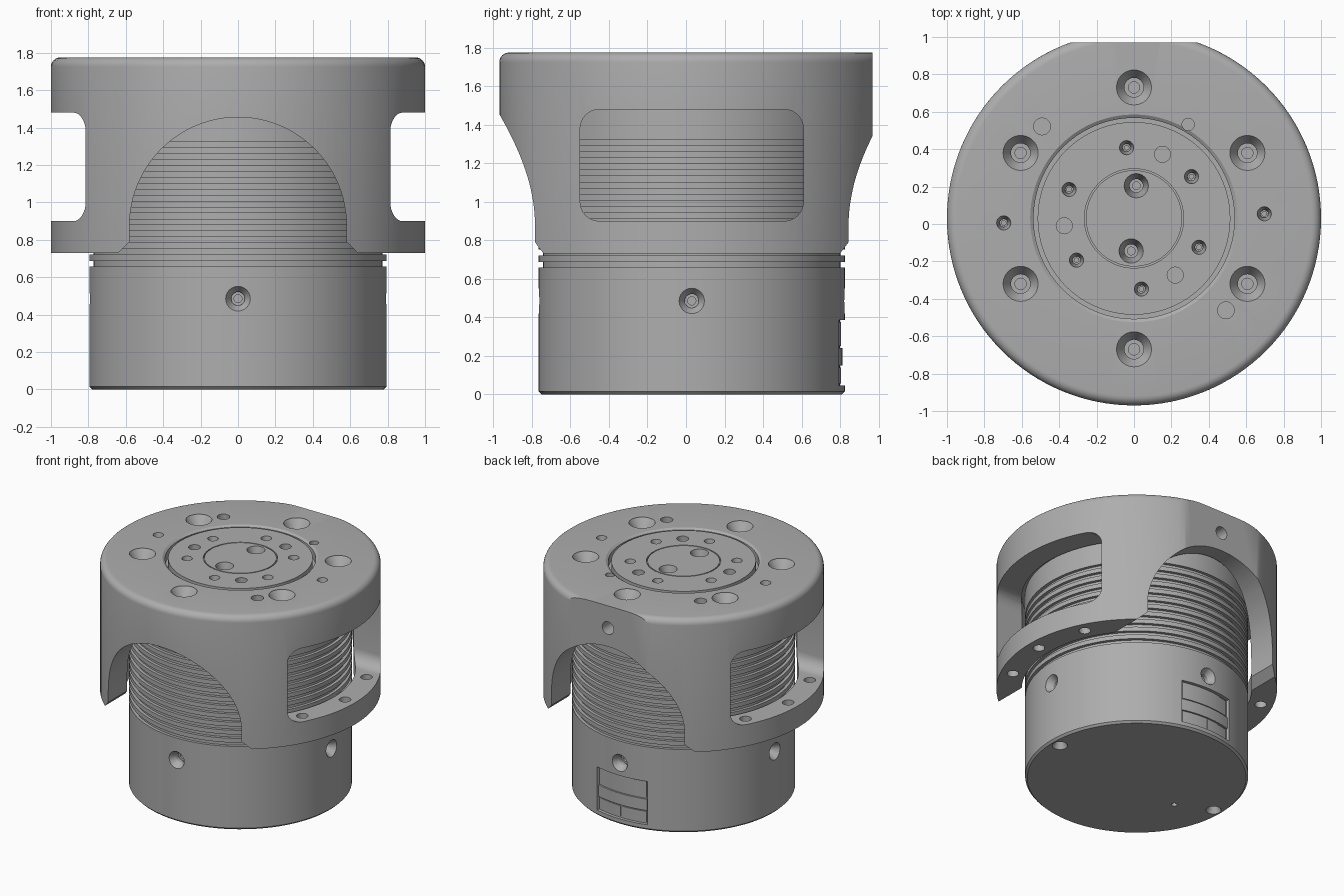
import bpy, bmesh
from math import sin, cos, pi, radians
from mathutils import Matrix, Vector

if "Cube" in bpy.data.objects:
    bpy.data.objects.remove(bpy.data.objects["Cube"])

AXIS_Y = 0.03      # the round axis sits slightly behind the centre
R_BODY = 0.795

steel = bpy.data.materials.new("brushed grey metal")
steel.use_nodes = True
GREY = (0.42, 0.42, 0.42, 1)
steel.diffuse_color = GREY
steel.node_tree.nodes["Principled BSDF"].inputs["Base Color"].default_value = GREY


def finish(name, bm):
    bmesh.ops.recalc_face_normals(bm, faces=bm.faces)
    mesh = bpy.data.meshes.new(name)
    bm.to_mesh(mesh)
    bm.free()
    mesh.materials.append(steel)
    ob = bpy.data.objects.new(name, mesh)
    ob.location.y = AXIS_Y
    bpy.context.collection.objects.link(ob)
    return ob


def lathe(bm, profile, segments, matrix=Matrix()):
    """Spin an (r, z) profile that starts and ends on the axis."""
    verts = [bm.verts.new((r, 0, z)) for r, z in profile]
    edges = [bm.edges.new(pair) for pair in zip(verts, verts[1:])]
    before = set(bm.verts) - set(verts)
    bmesh.ops.spin(bm, geom=verts + edges, axis=(0, 0, 1), cent=(0, 0, 0),
                   angle=2 * pi, steps=segments, use_merge=False)
    new = [v for v in bm.verts if v not in before]
    bmesh.ops.remove_doubles(bm, verts=new, dist=1e-5)
    new = [v for v in bm.verts if v not in before]
    bmesh.ops.transform(bm, matrix=matrix, verts=new)


def prism(bm, points, lo, hi, axis):
    """Extrude a flat outline along one axis."""
    def place(p, h):
        co = list(p)
        co.insert("xyz".index(axis), h)
        return bm.verts.new(co)
    face = bm.faces.new([place(p, lo) for p in points])
    out = bmesh.ops.extrude_face_region(bm, geom=[face])
    step = Vector([hi - lo if a == axis else 0 for a in "xyz"])
    bmesh.ops.translate(bm, vec=step,
                        verts=[g for g in out["geom"] if isinstance(g, bmesh.types.BMVert)])


def arc(cx, cy, r, start, end, n):
    return [(cx + r * cos(radians(start + (end - start) * i / n)),
             cy + r * sin(radians(start + (end - start) * i / n))) for i in range(n + 1)]


def box_outline(x0, x1, y0, y1):
    return [(x0, y0), (x1, y0), (x1, y1), (x0, y1)]


def sector(r0, r1, start, end):
    return arc(0, 0, r1, start, end, 12) + arc(0, 0, r0, end, start, 12)


def bore(bm, matrix, r, depth):
    lathe(bm, [(0, -depth), (r, -depth), (r, 0.05), (0, 0.05)], 24, matrix)


def countersink(bm, matrix, r, depth):
    lathe(bm, [(0, -2.2 * depth), (r * 0.32, -2.2 * depth), (r * 0.32, -1.6 * depth),
               (r * 0.55, -1.6 * depth), (r * 0.55, -depth), (r, -0.004), (r, 0.05), (0, 0.05)],
          24, matrix)


def polar(r, angle, z):
    a = radians(angle)
    return Matrix.Translation((r * cos(a), r * sin(a), z))


def outward(r, angle, z):
    return polar(r, angle, z) @ Matrix.Rotation(radians(angle), 4, 'Z') @ Matrix.Rotation(pi / 2, 4, 'Y')


def cut(ob, bm):
    cutter = finish("cutter", bm)
    cutter.hide_render = True
    mod = ob.modifiers.new("cut", 'BOOLEAN')
    mod.object, mod.operation, mod.solver = cutter, 'DIFFERENCE', 'EXACT'
    bpy.context.view_layer.objects.active = ob
    bpy.ops.object.modifier_apply(modifier=mod.name)
    bpy.data.objects.remove(cutter)


def smooth(ob):
    bpy.ops.object.select_all(action='DESELECT')
    ob.select_set(True)
    bpy.context.view_layer.objects.active = ob
    bpy.ops.object.shade_smooth_by_angle(angle=radians(28))


# Ribbed core: plain base cylinder with a stack of square grooves above
profile = [(0, 0), (R_BODY - 0.015, 0), (R_BODY, 0.015)]
for k in range(11):
    z = 0.6575 + 0.0637 * k
    profile += [(R_BODY, z), (0.772, z), (0.772, z + 0.03), (R_BODY, z + 0.03)]
profile += [(R_BODY, 1.52), (0, 1.52)]
bm = bmesh.new()
lathe(bm, profile, 96)
core = finish("ribbed_core", bm)

# Core holes: four around the side, three underneath
bm = bmesh.new()
for a in (0, 90, 180, 270):
    countersink(bm, outward(R_BODY, a, 0.485), 0.066, 0.05)
flip = Matrix.Rotation(pi, 4, 'X')
for a in (0, 180):
    countersink(bm, polar(0.715, a, 0) @ flip, 0.055, 0.05)
bore(bm, Matrix.Translation((-0.45, -0.12, 0)) @ flip, 0.02, 0.06)
cut(core, bm)

# Recessed connector panel at the back
bm = bmesh.new()
prism(bm, sector(0.77, 0.9, 74, 106), 0.045, 0.385, 'z')
cut(core, bm)
smooth(core)
bm = bmesh.new()
prism(bm, sector(0.75, 0.783, 74.4, 105.6), 0.15, 0.24, 'z')
for a, b in ((74.8, 89.5), (90.5, 105.2)):
    prism(bm, sector(0.75, 0.776, a, b), 0.055, 0.14, 'z')
prism(bm, sector(0.75, 0.776, 74.8, 105.2), 0.25, 0.375, 'z')
smooth(finish("connector_panel", bm))

# Outer housing: rounded cap, hollow skirt, ring groove and centre disc
TOP = 1.775
rim = arc(0.95, TOP - 0.05, 0.05, 0, 90, 6)
profile = [(0, 1.5), (0.82, 1.5), (0.82, 0.73), (1, 0.73)] + rim
profile += [(0.555, TOP), (0.537, TOP - 0.012), (0.537, 1.7), (0.515, 1.7), (0.515, 1.77),
            (0.265, 1.77), (0.265, 1.75), (0.257, 1.75), (0.257, 1.77), (0, 1.77)]
bm = bmesh.new()
lathe(bm, profile, 128)
housing = finish("housing", bm)

# Arched openings front and back, flared at the foot
bm = bmesh.new()
prism(bm, arc(0, 0.875, 0.58, 0, 180, 48) + [(-0.58, 0.79), (-0.655, 0.715), (-0.655, 0.6),
      (0.655, 0.6), (0.655, 0.715), (0.58, 0.79)], -1.2, 1.2, 'y')
cut(housing, bm)

# Rounded windows through both sides
bm = bmesh.new()
corners = [(0.48, 1.38, 0), (-0.48, 1.38, 90), (-0.48, 1.0, 180), (0.48, 1.0, 270)]
outline = [p for y, z, a in corners for p in arc(y, z, 0.1, a, a + 90, 8)]
prism(bm, outline, -1.2, 1.2, 'x')
cut(housing, bm)

# Flat on the back of the cap
bm = bmesh.new()
prism(bm, box_outline(-0.7, 0.7, 0.94, 1.3), 0.5, 2, 'z')
cut(housing, bm)

# Cap holes, the hole in the flat, and holes through the lower side rails
bm = bmesh.new()
for k in range(6):
    countersink(bm, polar(0.7, 30 + 60 * k, TOP), 0.094, 0.07)
    countersink(bm, polar(0.38, 36 + 60 * k, 1.77), 0.038, 0.05)
for k in range(3):
    bore(bm, polar(0.375, 66 + 120 * k, 1.77), 0.043, 0.08)
for a in (86, 265):
    countersink(bm, polar(0.175, a, 1.77), 0.065, 0.06)
for a in (135, 315):
    bore(bm, polar(0.695, a, TOP), 0.045, 0.08)
for a in (0, 180):
    countersink(bm, polar(0.697, a + 2, TOP), 0.038, 0.05)
    for d in (-26, 0, 26):
        bore(bm, polar(0.91, a + d, 0.9), 0.042, 0.25)
bore(bm, outward(0.94, 90, 1.6), 0.05, 0.12)
cut(housing, bm)

# Keyhole notch opening into the ring groove
bm = bmesh.new()
bore(bm, polar(0.58, 60, TOP), 0.033, 0.05)
cut(housing, bm)
smooth(housing)
